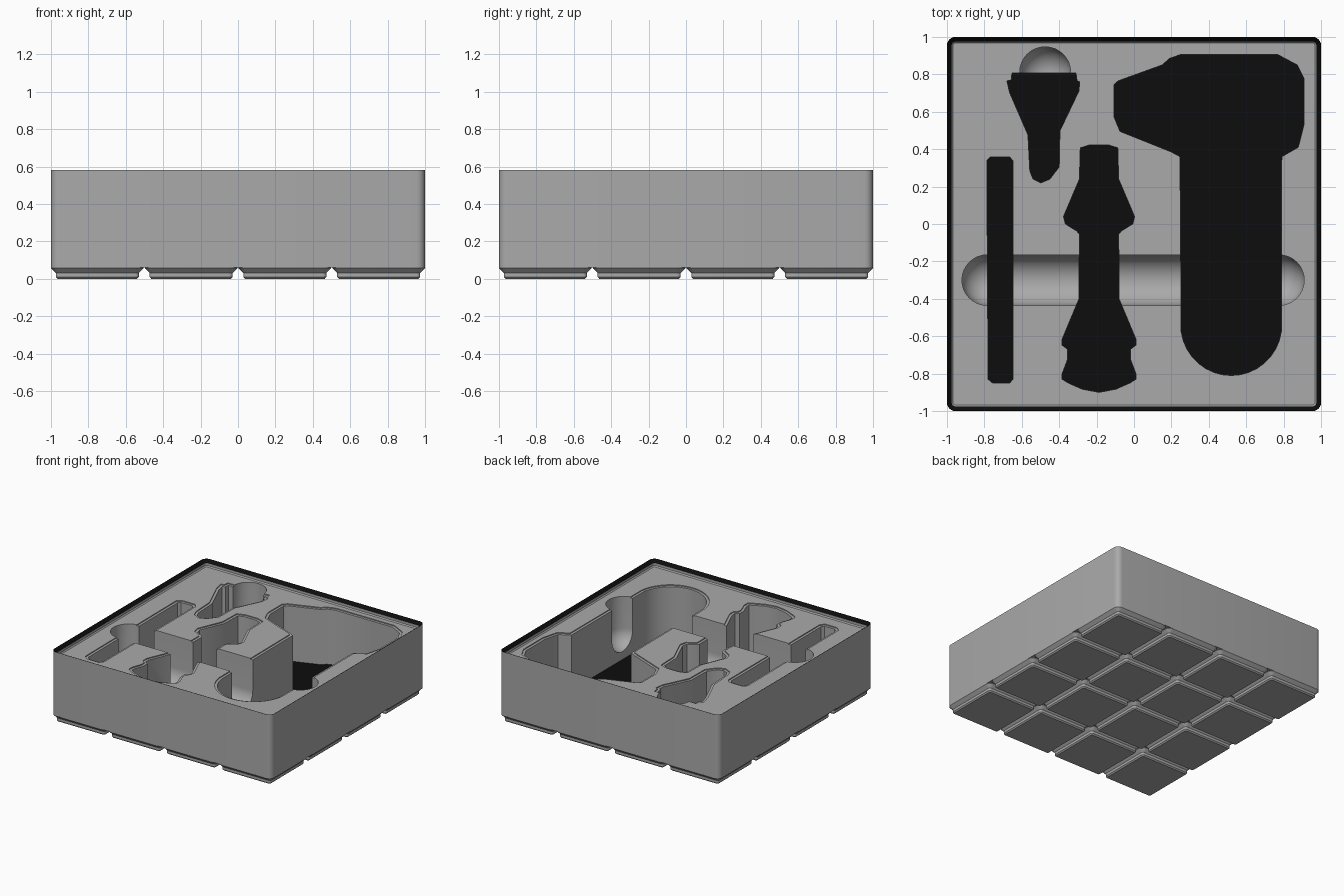
import bpy, bmesh, math
from mathutils import Vector

cube = bpy.data.objects.get("Cube")
if cube:
    bpy.data.objects.remove(cube)


def material(name, rgb):
    m = bpy.data.materials.new(name)
    m.use_nodes = True
    m.diffuse_color = (*rgb, 1)
    m.node_tree.nodes["Principled BSDF"].inputs["Base Color"].default_value = (*rgb, 1)
    return m


GREY = material("grey plastic", (0.40, 0.40, 0.40))
BLACK = material("black plastic", (0.004, 0.004, 0.004))


def arc(cx, cy, r, start, end, n):
    angles = [math.radians(start + (end - start) * i / n) for i in range(n + 1)]
    return [(cx + r * math.cos(a), cy + r * math.sin(a)) for a in angles]


def rounded_square(half, r, cx=0, cy=0):
    k = half - r
    pts = []
    for sx, sy, a in ((1, 1, 0), (-1, 1, 90), (-1, -1, 180), (1, -1, 270)):
        pts += arc(cx + sx * k, cy + sy * k, r, a, a + 90, 6)
    return pts


def stadium(cx, cy, half, r):
    return arc(cx + half, cy, r, -90, 90, 16) + arc(cx - half, cy, r, 90, 270, 16)


def offset(pts, d):
    """Mitred outward offset of a closed outline."""
    area = sum(a[0] * b[1] - b[0] * a[1] for a, b in zip(pts, pts[1:] + pts[:1]))
    d = math.copysign(d, area)
    out = []
    for i, p in enumerate(pts):
        p = Vector(p)
        e1 = (p - Vector(pts[i - 1])).normalized()
        e2 = (Vector(pts[(i + 1) % len(pts)]) - p).normalized()
        n1, n2 = Vector((e1.y, -e1.x)), Vector((e2.y, -e2.x))
        out.append(tuple(p + (n1 + n2) * d / max(0.5, 1 + n1.dot(n2))))
    return out


def loft(name, rings, top=True):
    """Skin a stack of (outline, z) rings into a solid."""
    bm = bmesh.new()
    rows = [[bm.verts.new((x, y, z)) for x, y in pts] for pts, z in rings]
    for a, b in zip(rows, rows[1:]):
        for i in range(len(a)):
            j = (i + 1) % len(a)
            bm.faces.new((a[i], a[j], b[j], b[i]))
    bm.faces.new(rows[0][::-1])
    if top:
        bm.faces.new(rows[-1])
    bmesh.ops.recalc_face_normals(bm, faces=bm.faces)
    mesh = bpy.data.meshes.new(name)
    bm.to_mesh(mesh)
    bm.free()
    ob = bpy.data.objects.new(name, mesh)
    bpy.context.collection.objects.link(ob)
    mesh.materials.append(GREY)
    return ob


def smooth(ob):
    bpy.ops.object.select_all(action="DESELECT")
    ob.select_set(True)
    bpy.context.view_layer.objects.active = ob
    bpy.ops.object.shade_smooth_by_angle()


BASE, FILL, TOP, FLOOR = 0.06, 0.53, 0.583, 0.07
CORNER = 0.045

# Bin body with stacking lip around the filled top
lip = [(0, BASE), (0, TOP), (0.002, TOP), (0.025, 0.56), (0.025, 0.539), (0.033, FILL)]
body = loft("bin_body", [(rounded_square(1 - i, CORNER - i), z) for i, z in lip])

# Pocket outlines
hammer = [(-.107, .744), (-.085, .765), (.15, .85), (.19, .885), (.246, .905), (.77, .905),
          (.873, .85), (.91, .776), (.91, .535), (.878, .41), (.79, .36)]
hammer += arc(.52, -.54, .27, -8, -172, 16)
hammer += [(.246, .36), (.2, .385), (-.075, .495), (-.107, .573)]

slit = [(-.787, .34), (-.77, .358), (-.665, .358), (-.648, .34),
        (-.648, -.83), (-.665, -.851), (-.755, -.851), (-.78, -.83)]

funnel = [(-.653, .808), (-.31, .808), (-.305, .765), (-.29, .76), (-.295, .71), (-.396, .498),
          (-.4, .305), (-.45, .24), (-.498, .22), (-.54, .24), (-.557, .284),
          (-.567, .476), (-.664, .7), (-.68, .765), (-.655, .77)]

half = [(.05, .423), (.1, .407), (.105, .24), (.19, .04), (.18, 0), (.12, -.037),
        (.105, -.055), (.107, -.4), (.197, -.615), (.197, -.648), (.168, -.67),
        (.168, -.723), (.197, -.8), (.197, -.83), (.165, -.85), (.09, -.883)]
nozzle = [(w - .187, y) for w, y in half] + [(-.187, -.9)]
nozzle += [(-w - .187, y) for w, y in reversed(half)]

# Cutters: deep pockets, each with a shallow rim step
cutters = []
for name, pts in (("hammer", hammer), ("slit", slit), ("funnel", funnel), ("nozzle", nozzle)):
    cutters.append(loft(name + "_rim_cutter", [(offset(pts, .02), FILL - .008), (offset(pts, .02), .7)]))
    cutters.append(loft(name + "_pocket_cutter", [(pts, FLOOR), (pts, .7)]))

# Cutters: round-bottomed finger slots
R, AXIS = .135, .27
for name, cx, cy, length in (("long_slot_cutter", -.005, -.3, .78), ("round_slot_cutter", -.475, .812, .001)):
    rings = []
    for step in range(13):
        t = math.radians(87 * (1 - step / 12))
        rings.append((stadium(cx, cy, length, R * math.cos(t)), AXIS - R * math.sin(t)))
    rings.append((stadium(cx, cy, length, R), .7))
    cutters.append(loft(name, rings))

for c in cutters:
    c.hide_render = True
    mod = body.modifiers.new(c.name, "BOOLEAN")
    mod.operation, mod.solver, mod.object = "DIFFERENCE", "EXACT", c
bpy.context.view_layer.update()
cut = bpy.data.meshes.new_from_object(body.evaluated_get(bpy.context.evaluated_depsgraph_get()))
body.modifiers.clear()
body.data = cut
for c in cutters:
    bpy.data.objects.remove(c)

# Black pocket floors and black lip bevel
cut.materials.clear()
cut.materials.append(GREY)
cut.materials.append(BLACK)
for f in cut.polygons:
    pocket_floor = f.normal.z > .9 and f.center.z < FLOOR + .01
    lip_bevel = f.normal.z > .5 and f.center.z > .562
    f.material_index = int(pocket_floor or lip_bevel)
smooth(body)

# Grid of stacking feet
PITCH, FOOT = .5015, .2478
for i in range(4):
    for j in range(4):
        cx, cy = (i - 1.5) * PITCH, (j - 1.5) * PITCH
        profile = [(.035, 0), (.0257, .0095), (.0257, .031), (0, .0567), (0, BASE)]
        foot = loft(f"foot_{i}_{j}",
                    [(rounded_square(FOOT - s, CORNER - s, cx, cy), z) for s, z in profile], top=False)
        smooth(foot)
